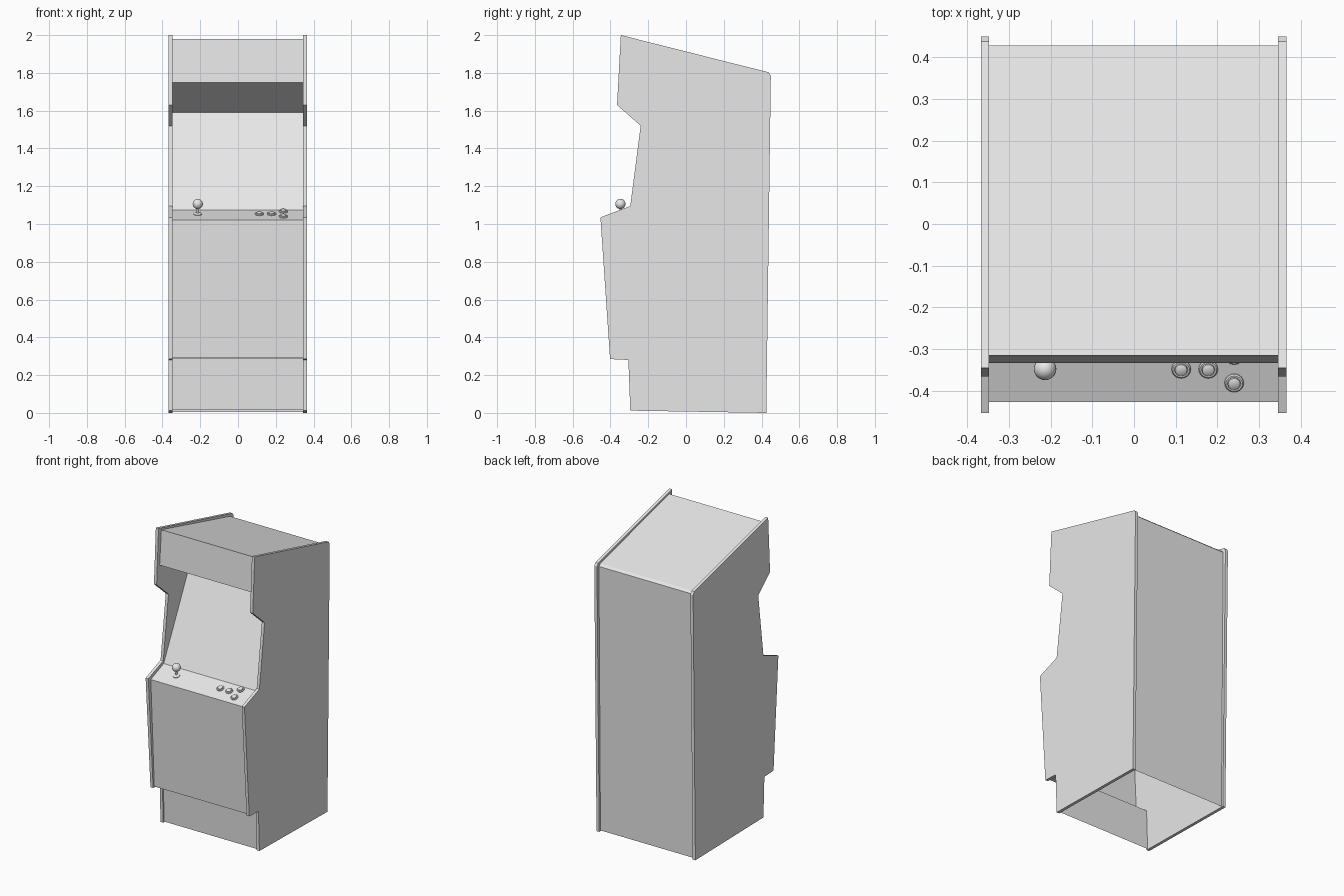
import bpy, bmesh, math
from mathutils import Matrix, Vector

if "Cube" in bpy.data.objects:
    bpy.data.objects.remove(bpy.data.objects["Cube"])

grey = bpy.data.materials.new("light grey")
grey.diffuse_color = (0.8, 0.8, 0.8, 1)
grey.use_nodes = True
grey.node_tree.nodes["Principled BSDF"].inputs["Base Color"].default_value = grey.diffuse_color


def finish(name, bm, smooth=False):
    me = bpy.data.meshes.new(name)
    bm.to_mesh(me)
    bm.free()
    me.materials.append(grey)
    for p in me.polygons:
        p.use_smooth = smooth and len(p.vertices) <= 4
    ob = bpy.data.objects.new(name, me)
    bpy.context.collection.objects.link(ob)
    return ob


def sheet(name, pts, x0=-0.347, x1=0.345):
    """Thin panel strip: a (y, z) path stretched across the cabinet."""
    bm = bmesh.new()
    rows = [[bm.verts.new((x, y, z)) for x in (x0, x1)] for y, z in pts]
    for a, b in zip(rows, rows[1:]):
        bm.faces.new((a[0], a[1], b[1], b[0]))
    return finish(name, bm)


def side(name, x0, x1):
    """Solid side board cut to the cabinet outline."""
    outline = [(-0.295, 0.012), (-0.305, 0.28), (-0.402, 0.285), (-0.453, 1.035),
               (-0.295, 1.095), (-0.24, 1.52), (-0.365, 1.63), (-0.345, 2.0),
               (0.437, 1.803), (0.449, 1.785), (0.425, 0.0)]
    bm = bmesh.new()
    f = bm.faces.new([bm.verts.new((x0, y, z)) for y, z in outline])
    ext = bmesh.ops.extrude_face_region(bm, geom=[f])["geom"]
    bmesh.ops.translate(bm, vec=(x1 - x0, 0, 0),
                        verts=[v for v in ext if isinstance(v, bmesh.types.BMVert)])
    bmesh.ops.recalc_face_normals(bm, faces=bm.faces)
    return finish(name, bm)


def lathe(name, profile, loc, tilt=0.0, seg=20):
    """Turned part from a (radius, height) profile."""
    bm = bmesh.new()
    vs = [bm.verts.new((r, 0, h)) for r, h in profile]
    es = [bm.edges.new(e) for e in zip(vs, vs[1:])]
    bmesh.ops.spin(bm, geom=vs + es, cent=(0, 0, 0), axis=(0, 0, 1),
                   angle=math.tau, steps=seg)
    bmesh.ops.remove_doubles(bm, verts=bm.verts, dist=1e-5)
    bmesh.ops.recalc_face_normals(bm, faces=bm.faces)
    bm.transform(Matrix.Translation(Vector(loc)) @ Matrix.Rotation(tilt, 4, 'X'))
    ob = finish(name, bm, True)
    bpy.context.view_layer.objects.active = ob
    ob.select_set(True)
    bpy.ops.object.shade_smooth_by_angle(angle=math.radians(40))
    ob.select_set(False)
    return ob


# side boards
side("left_side", -0.367, -0.347)
side("right_side", 0.345, 0.365)

# front panels, from the floor up
sheet("kick_panel", [(-0.285, 0.015), (-0.295, 0.288), (-0.39, 0.29)])
sheet("lower_front_panel", [(-0.39, 0.29), (-0.42, 0.895)])
sheet("control_panel", [(-0.42, 0.895), (-0.427, 1.02), (-0.29, 1.075)])
sheet("screen", [(-0.29, 1.075), (-0.035, 1.59)])
sheet("speaker_panel", [(-0.035, 1.59), (-0.333, 1.75)])
sheet("marquee", [(-0.333, 1.75), (-0.315, 1.98)])

# top and back
sheet("top_panel", [(-0.315, 1.98), (0.413, 1.792), (0.428, 1.778)])
sheet("back_panel", [(0.428, 1.778), (0.412, 0.005)])

# controls: height of the sloped panel at a given depth
slope = 0.055 / 0.137
tilt = math.atan(slope)


def panel_z(y):
    return 1.02 + (y + 0.427) * slope


# joystick
jx, jy = -0.213, -0.347
jz = panel_z(jy)
lathe("joystick_base", [(0.022, -0.002), (0.022, 0.004), (0.017, 0.007), (0, 0.007)],
      (jx, jy, jz), tilt)
lathe("joystick_shaft", [(0.006, 0), (0.006, 0.04)], (jx, jy, jz), 0, 12)
ball = [(0.027 * math.sin(math.pi * i / 12), -0.027 * math.cos(math.pi * i / 12))
        for i in range(13)]
lathe("joystick_ball", ball, (jx, jy, 1.106))

# buttons: outer ring and raised plunger
for i, (x, y) in enumerate([(0.113, -0.347), (0.178, -0.347), (0.24, -0.38), (0.24, -0.314)]):
    lathe(f"button_{i + 1}",
          [(0.023, -0.002), (0.023, 0.004), (0.020, 0.007), (0.016, 0.007),
           (0.015, 0.004), (0.0145, 0.010), (0.012, 0.012), (0, 0.012)],
          (x, y, panel_z(y)), tilt)
